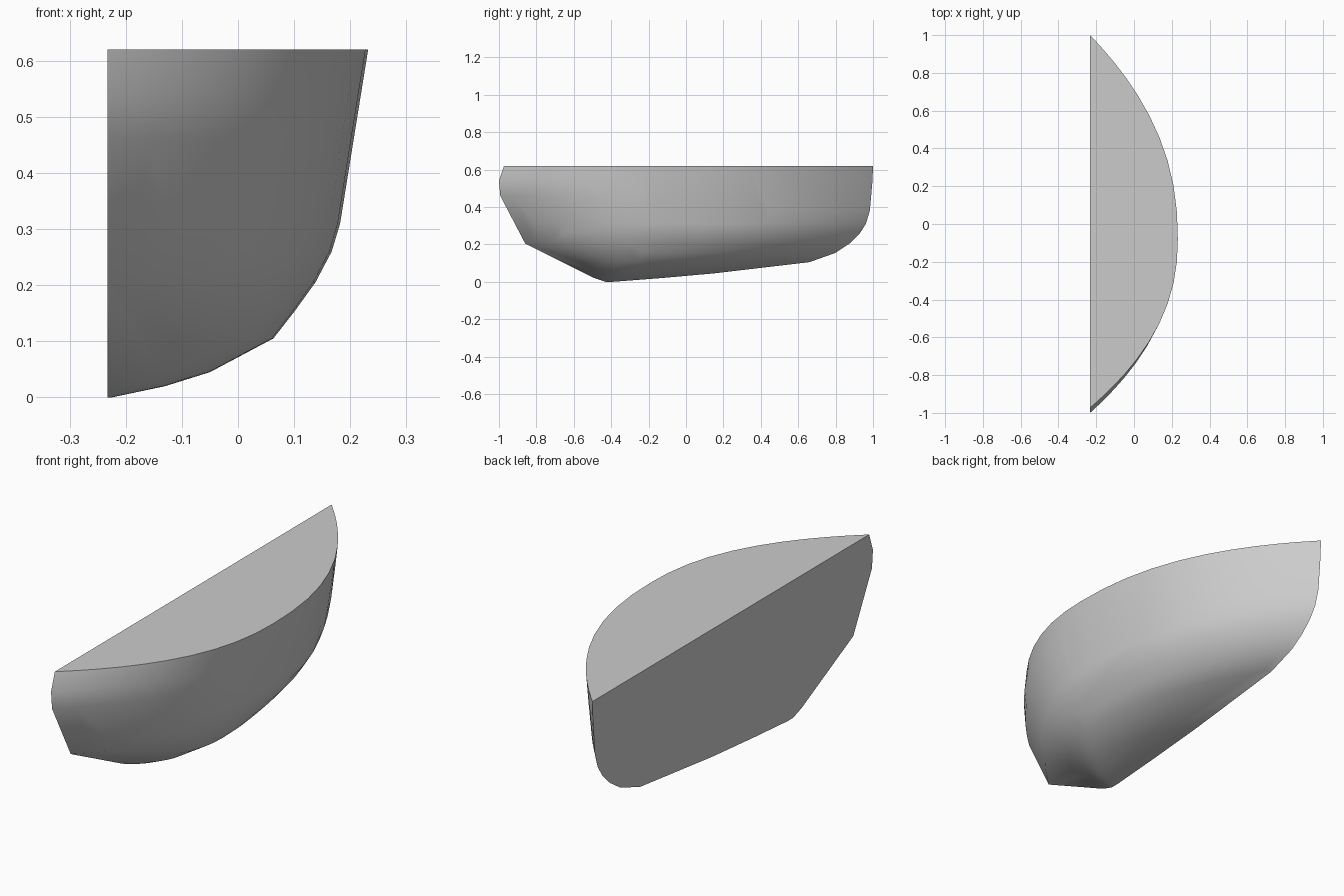
import bpy, bmesh, math

if "Cube" in bpy.data.objects:
    bpy.data.objects.remove(bpy.data.objects["Cube"], do_unlink=True)

FLAT_X = -0.233
# Horizontal slices: height, front end, back end, widest x, y of the widest point
SLICES = [
    (0.62, -0.973, 1.0, 0.232, -0.08),
    (0.54, -1.0, 0.997, 0.219, -0.09),
    (0.46, -0.993, 0.99, 0.206, -0.1),
    (0.38, -0.95, 0.983, 0.193, -0.1),
    (0.31, -0.913, 0.962, 0.182, -0.1),
    (0.26, -0.887, 0.93, 0.167, -0.1),
    (0.205, -0.86, 0.875, 0.138, -0.12),
    (0.155, -0.76, 0.8, 0.102, -0.15),
    (0.105, -0.66, 0.66, 0.063, -0.2),
    (0.045, -0.54, 0.15, -0.05, -0.3),
    (0.02, -0.49, -0.13, -0.13, -0.36),
    (0.0, -0.43, -0.39, -0.225, -0.41),
]
STEPS = 12


def slice_points(z, front, back, wide, peak):
    """Bowed outline from the front tip to the back tip at one height."""
    for i in range(-STEPS, STEPS + 1):
        s = math.sin(i / STEPS * math.pi / 2)
        end = back if s > 0 else front
        bulge = 1 - abs(s) ** 2.25
        yield (FLAT_X + (wide - FLAT_X) * bulge, peak + (end - peak) * abs(s), z)


# Solid body: the convex skin around all slices
bm = bmesh.new()
for row in SLICES:
    for point in slice_points(*row):
        bm.verts.new(point)
hull = bmesh.ops.convex_hull(bm, input=bm.verts[:])
loose = {v for v in hull["geom_interior"] + hull["geom_unused"]
         if isinstance(v, bmesh.types.BMVert)}
bmesh.ops.delete(bm, geom=list(loose), context='VERTS')
bmesh.ops.dissolve_limit(bm, angle_limit=math.radians(0.5),
                         verts=bm.verts[:], edges=bm.edges[:])
bmesh.ops.recalc_face_normals(bm, faces=bm.faces[:])

mesh = bpy.data.meshes.new("half_hull")
bm.to_mesh(mesh)
bm.free()
body = bpy.data.objects.new("half_hull", mesh)
bpy.context.collection.objects.link(body)

# Plain grey material
grey = bpy.data.materials.new("light_grey")
grey.use_nodes = True
color = (0.6, 0.6, 0.6, 1)
grey.diffuse_color = color
grey.node_tree.nodes["Principled BSDF"].inputs["Base Color"].default_value = color
mesh.materials.append(grey)

# Smooth curved skin with crisp top and flat side
bpy.ops.object.select_all(action='DESELECT')
body.select_set(True)
bpy.context.view_layer.objects.active = body
bpy.ops.object.shade_smooth_by_angle(angle=math.radians(40))
